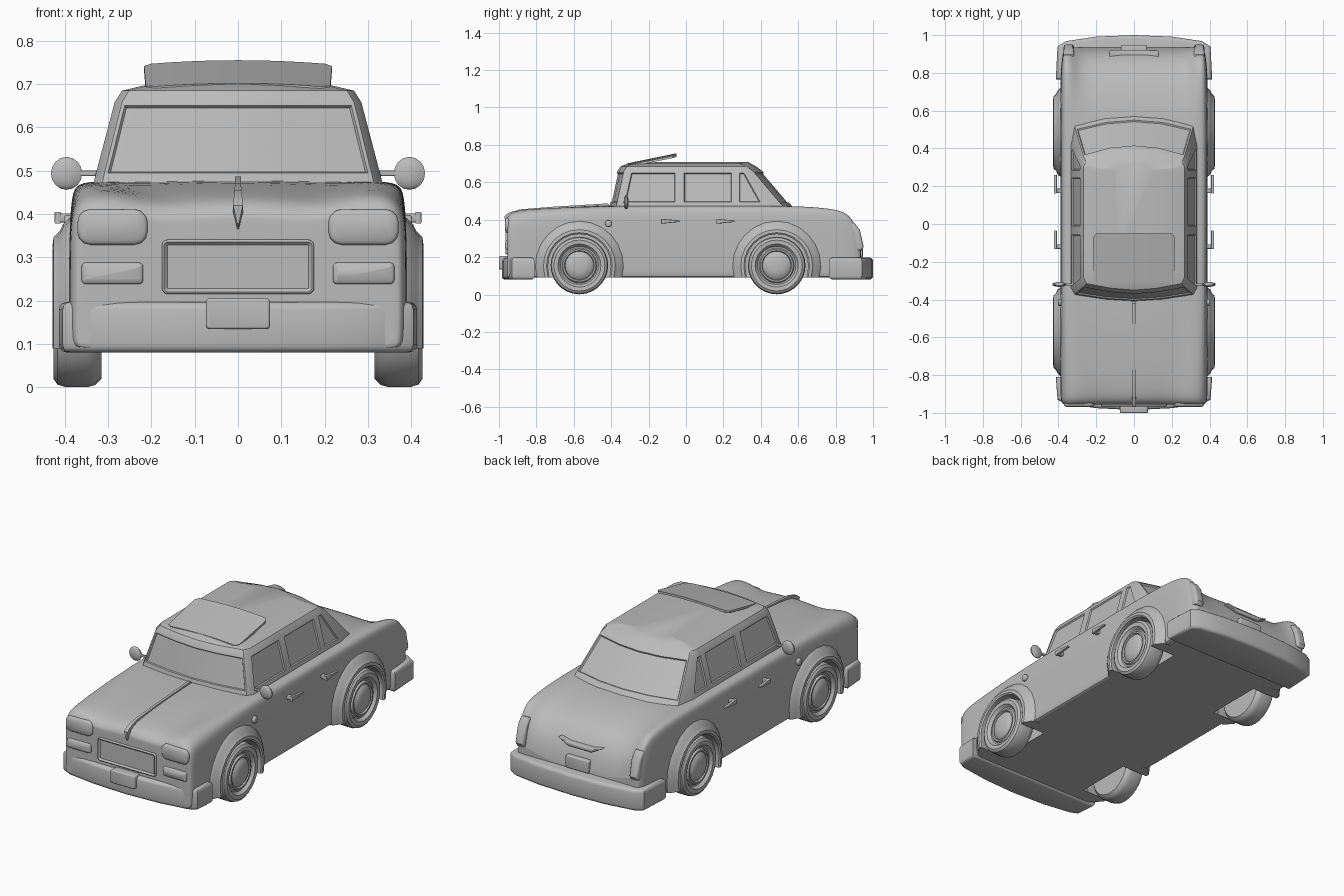
import bpy, bmesh
from math import sin, cos, pi
from mathutils import Matrix

if "Cube" in bpy.data.objects:
    bpy.data.objects.remove(bpy.data.objects["Cube"])

grey = bpy.data.materials.new("plain_grey")
grey.use_nodes = True
grey.diffuse_color = (0.5, 0.5, 0.5, 1)
grey.node_tree.nodes["Principled BSDF"].inputs["Base Color"].default_value = (0.5, 0.5, 0.5, 1)


def finish(name, bm, mirror=False, subsurf=0, cutter=None, angle=35):
    """Turn a bmesh into a finished, smooth shaded object."""
    mesh = bpy.data.meshes.new(name)
    bm.to_mesh(mesh)
    bm.free()
    obj = bpy.data.objects.new(name, mesh)
    bpy.context.collection.objects.link(obj)
    if subsurf:
        obj.modifiers.new("Smooth", 'SUBSURF').levels = subsurf
    if cutter:
        cut = obj.modifiers.new("Cut", 'BOOLEAN')
        cut.operation, cut.solver, cut.object = 'DIFFERENCE', 'EXACT', cutter
    if mirror:
        obj.modifiers.new("Mirror", 'MIRROR').use_mirror_merge = False
    graph = bpy.context.evaluated_depsgraph_get()
    obj.data = bpy.data.meshes.new_from_object(obj.evaluated_get(graph))
    obj.modifiers.clear()
    obj.data.materials.clear()
    obj.data.materials.append(grey)
    bpy.ops.object.select_all(action='DESELECT')
    obj.select_set(True)
    bpy.context.view_layer.objects.active = obj
    bpy.ops.object.shade_smooth_by_angle(angle=angle * pi / 180)
    return obj


def loft(rings, caps=True, closed=True):
    """Skin a list of rings; returns the bmesh and its faces by (ring, segment)."""
    bm = bmesh.new()
    rows = [[bm.verts.new(p) for p in ring] for ring in rings]
    n = len(rows[0])
    grid = {}
    for i in range(len(rows) - 1):
        a, b = rows[i], rows[i + 1]
        for k in range(n if closed else n - 1):
            j = (k + 1) % n
            grid[i, k] = bm.faces.new((a[k], a[j], b[j], b[k]))
    if caps:
        grid["start"] = bm.faces.new(rows[0])
        grid["end"] = bm.faces.new(rows[-1])
    bmesh.ops.recalc_face_normals(bm, faces=bm.faces)
    return bm, grid


def both(half):
    """Mirror a half outline that starts and ends on the centre line."""
    return half + [(-p[0], *p[1:]) for p in half[-2:0:-1]]


def prism(name, pts, axis, d0, d1, bevel=0.008, inset=0, depth=0, mirror=False):
    """Extrude an outline along an axis, round its rims, and inset the outer face."""
    place = [lambda u, v, d: (d, u, v), lambda u, v, d: (u, d, v), lambda u, v, d: (u, v, d)][axis]
    bm, grid = loft([[place(u, v, d) for u, v in pts] for d in (d0, d1)])
    rims = list(grid["start"].edges) + list(grid["end"].edges)
    if bevel:
        bmesh.ops.bevel(bm, geom=rims, offset=bevel, segments=3, profile=0.5, affect='EDGES')
    if inset:
        bm.normal_update()
        sign = 1 if d1 > d0 else -1
        face = max(bm.faces, key=lambda f: f.normal[axis] * sign * f.calc_area())
        bmesh.ops.inset_individual(bm, faces=[face], thickness=inset, depth=depth)
    return finish(name, bm, mirror)


def rounded(cx, cy, hw, hh, c):
    """Rectangle with softened corners."""
    out = []
    for k, (sx, sy) in enumerate(((1, 1), (-1, 1), (-1, -1), (1, -1))):
        for s in range(4):
            t = (k + s / 3) * pi / 2
            out.append((cx + sx * (hw - c) + c * cos(t), cy + sy * (hh - c) + c * sin(t)))
    return out


AXLES = (-0.57, 0.485)
HUB, FLOOR = 0.155, 0.09

# Wheel well cutter
bm = bmesh.new()
for y in AXLES:
    for s in (-1, 1):
        bmesh.ops.create_cone(bm, cap_ends=True, segments=24, radius1=0.175, radius2=0.175, depth=0.2,
                              matrix=Matrix.Translation((s * 0.37, y, HUB)) @ Matrix.Rotation(pi / 2, 4, 'Y'))
wells = finish("wheel_well_cutter", bm)
wells.hide_render = True

# Body: y, half width, side top, fender crest x and z, valley x and z, centre z
SECTIONS = [
    (-.955, .372, .39, .29, .415, .19, .385, .395),
    (-.94, .387, .405, .29, .44, .19, .41, .425),
    (-.89, .39, .415, .295, .458, .2, .435, .447),
    (-.7, .39, .43, .31, .466, .22, .455, .465),
    (-.42, .39, .435, .335, .476, .25, .475, .48),
    (0, .39, .435, .34, .476, .25, .478, .48),
    (.5, .39, .435, .34, .476, .25, .475, .477),
    (.65, .39, .435, .335, .474, .27, .455, .465),
    (.8, .389, .425, .335, .462, .27, .415, .425),
    (.87, .382, .4, .335, .435, .28, .36, .37),
    (.915, .374, .33, .335, .365, .28, .29, .3),
    (.935, .36, .22, .335, .25, .28, .2, .21),
]


def body_ring(y, w, e, fx, fz, vx, vz, cz):
    rise = e - FLOOR
    half = [(0, FLOOR), (w - .1, FLOOR), (w - .008, FLOOR), (w, FLOOR + .008), (w, FLOOR + rise * .4),
            (w, FLOOR + rise * .8), (w - .006, e), ((w + fx) / 2 + .012, (e + fz) / 2 + .012),
            (fx, fz), (vx, vz), (vx / 2, vz * .3 + cz * .7), (0, cz)]
    return both([(x, y, z) for x, z in half])


bm, grid = loft([body_ring(*s) for s in SECTIONS])
bmesh.ops.inset_individual(bm, faces=[grid["start"], grid["end"]], thickness=0.006)
finish("body", bm, subsurf=2, cutter=wells)
bpy.data.objects.remove(wells)


# Cabin: z, half width, front y, rear y, end of the quarter window
def cabin_ring(z, w, front, rear, quarter):
    half = [(0, front), (w * .45, front + .01), (w * .94, front + .035), (w, front + .07), (w, -.05), (w, -.018),
            (w, .252), (w, .278), (w, quarter), (w * .94, rear - .05), (w * .45, rear - .012), (0, rear)]
    return both([(x, y, z) for x, y in half])


bm, grid = loft([cabin_ring(*r) for r in (
    (.45, .338, -.415, .585, .43), (.487, .33, -.405, .555, .41), (.658, .285, -.368, .41, .315),
    (.685, .268, -.35, .375, .305), (.701, .2, -.31, .345, .295), (.708, .1, -.22, .335, .285))])
last = 21
for segments in ((0, 1), (3,), (5,), (7,), (9, 10)):
    left = [grid[1, k] for k in segments]
    right = [grid[1, last - k] for k in segments]
    panes = [left + right] if len(segments) > 1 else [left, right]
    for pane in panes:
        bmesh.ops.inset_region(bm, faces=pane, thickness=0.008, depth=0, use_even_offset=True)
        bmesh.ops.inset_region(bm, faces=pane, thickness=0.004, depth=-0.007, use_even_offset=True)
finish("cabin", bm, angle=28)

# Tilted roof panel, slightly crowned
rings = []
for y, w in ((-.31, .19), (-.295, .213), (-.07, .217), (-.05, .2)):
    xs = [w * k / 4 for k in range(-4, 5)]
    top = [(x, y, .702 + (y + .31) * .205 - .2 * x * x) for x in xs]
    rings.append(top + [(x, y, z - .012) for x, y, z in reversed(top)])
finish("roof_panel", loft(rings)[0])

# Wheels and arches
TYRE = [(.315, .01), (.315, .135), (.33, .15), (.345, .154), (.4, .154), (.417, .149), (.426, .136),
        (.424, .115), (.408, .102), (.408, .094), (.418, .088), (.418, .08), (.41, .076), (.422, .062),
        (.428, .035), (.429, .005)]
FLARE = [(.3, .168), (.422, .168), (.428, .176), (.426, .192), (.412, .205), (.404, .222), (.388, .237), (.3, .237)]
for place, y in zip(("front", "rear"), AXLES):
    turns = [2 * pi * k / 28 for k in range(29)]
    bm, _ = loft([[(x, y + r * cos(t), HUB + r * sin(t)) for x, r in TYRE] for t in turns], False, False)
    bmesh.ops.remove_doubles(bm, verts=bm.verts, dist=0.0001)
    bmesh.ops.holes_fill(bm, edges=[e for e in bm.edges if e.is_boundary], sides=40)
    bmesh.ops.recalc_face_normals(bm, faces=bm.faces)
    finish(place + "_wheels", bm, mirror=True)

    rings = []
    for k in range(15):
        t = -.3 + (pi + .6) * k / 14
        foot = k in (0, 14)
        rings.append([(x, y + r * cos(t), FLOOR if foot else HUB + r * sin(t)) for x, r in FLARE])
    finish(place + "_wheel_arches", loft(rings)[0], mirror=True)

# Bumpers and plates
for name, ends, flip in (("front_bumper", (.985, .975, .952, .93, .81), -1), ("rear_bumper", (1, .992, .968, .94, .765), 1)):
    half = [(x, flip * y) for x, y in zip((0, .2, .36, .405, .414, .37), ends + ends[-1:])]
    prism(name, both(half + [(0, half[-1][1])]), 2, .08, .197, bevel=0.018)
prism("front_plate", rounded(0, .17, .074, .036, .01), 1, -.95, -1, .006)
prism("rear_plate", rounded(0, .232, .07, .034, .01), 1, .88, .945, .006)

# Grille and lamps
prism("grille", rounded(0, .278, .176, .063, .014), 1, -.92, -.965, .005, .008, -.008)
prism("headlights", rounded(.29, .37, .081, .041, .03), 1, -.92, -.966, .01, .006, .003, True)
prism("lower_lamps", rounded(.29, .263, .071, .025, .01), 1, -.92, -.966, .007, .005, .003, True)
prism("tail_lamps", [(.86, .385), (.898, .385), (.93, .345), (.95, .255), (.938, .235), (.88, .235)],
      0, .318, .372, .012, mirror=True)
prism("boot_handle", [(-.13, .338), (-.07, .328), (.07, .328), (.13, .338), (.07, .306), (-.07, .306)], 1, .86, .922, .006)

# Bonnet strip with pointed ornament: y, z, half width
rings = []
for y, z, w in ((-.967, .378, .002), (-.97, .42, .011), (-.95, .436, .01), (-.89, .455, .008),
                (-.7, .47, .007), (-.42, .487, .007)):
    rings.append([(-w, y, z), (w, y, z), (w, y + .02, z - .02), (-w, y + .02, z - .02)])
finish("bonnet_strip", loft(rings)[0])

# Door handles and side indicators
for place, y in (("front", -.085), ("rear", .21)):
    grip = [(y - .048, .405), (y + .05, .396), (y + .05, .388), (y - .048, .378)]
    prism(place + "_door_handle_grips", grip, 0, .408, .424, .004, mirror=True)
    prism(place + "_door_handle_stems", rounded(y - .035, .391, .012, .01, .004), 0, .37, .412, .002, mirror=True)
prism("side_indicators", rounded(-.415, .38, .018, .018, .017), 0, .37, .402, .006, mirror=True)

# Wing mirrors
bm = bmesh.new()
bmesh.ops.create_uvsphere(bm, u_segments=10, v_segments=8, radius=0.038,
                          matrix=Matrix.Translation((.396, -.32, .494)) @ Matrix.Diagonal((1, .35, 1, 1)))
finish("wing_mirrors", bm, mirror=True)
prism("mirror_stalks", rounded(-.32, .494, .006, .006, .003), 0, .29, .412, 0, mirror=True)
